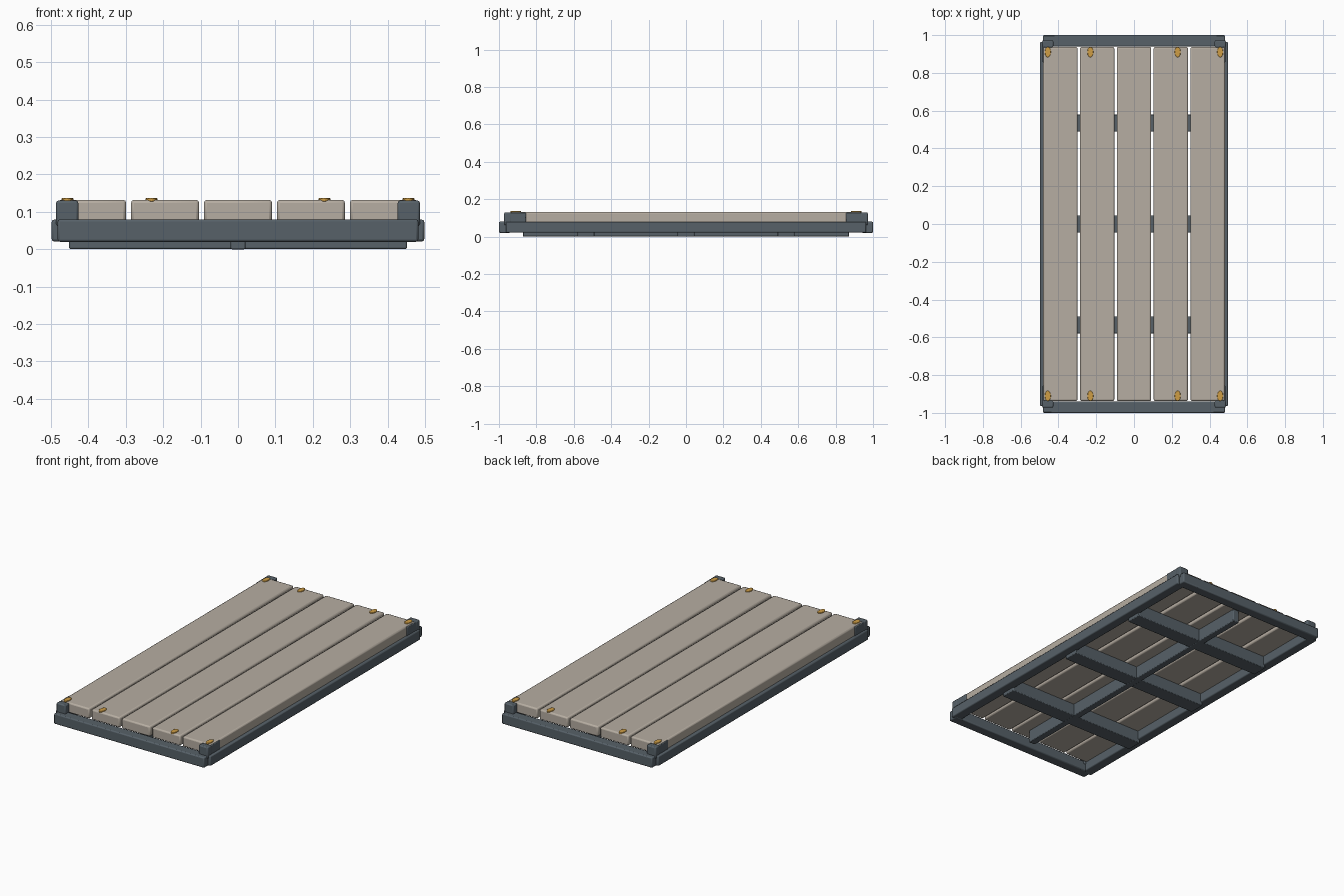
import bpy
import math

if "Cube" in bpy.data.objects:
    bpy.data.objects.remove(bpy.data.objects["Cube"])


def make_material(name, colour):
    mat = bpy.data.materials.new(name)
    mat.diffuse_color = (*colour, 1)
    mat.use_nodes = True
    mat.node_tree.nodes["Principled BSDF"].inputs["Base Color"].default_value = mat.diffuse_color
    return mat


steel = make_material("slate_grey", (0.095, 0.12, 0.14))
board = make_material("pale_wood", (0.47, 0.42, 0.36))
brass = make_material("amber", (0.62, 0.34, 0.06))


def finish(obj, name, mat, bevel):
    obj.name = name
    obj.data.materials.append(mat)
    bpy.ops.object.transform_apply(location=False, rotation=False, scale=True)
    if bevel:
        mod = obj.modifiers.new("rounded_edges", 'BEVEL')
        mod.width = bevel
        mod.segments = 2
    bpy.ops.object.shade_smooth_by_angle()
    return obj


def box(name, x, y, z, mat, bevel=0.006):
    """Bevelled box from (low, high) ranges on each axis."""
    centre = [(a + b) / 2 for a, b in (x, y, z)]
    bpy.ops.mesh.primitive_cube_add(size=1, location=centre)
    obj = bpy.context.object
    obj.scale = [abs(b - a) for a, b in (x, y, z)]
    return finish(obj, name, mat, bevel)


# Deck planks with open gaps between them
for i in range(5):
    cx = (i - 2) * 0.195
    box(f"plank_{i + 1}", (cx - 0.091, cx + 0.091), (-0.937, 0.937),
        (0.073, 0.132), board, 0.008)

# Outer frame rails
for s in (-1, 1):
    box("side_rail", (s * 0.44, s * 0.498), (-0.963, 0.963), (0.021, 0.079), steel)
    box("end_rail", (-0.482, 0.482), (s * 0.94, s * 1.0), (0.02, 0.08), steel)

# Cross bearers and the central spine underneath
for cy in (-0.535, 0, 0.535):
    box("cross_bearer", (-0.452, 0.452), (cy - 0.045, cy + 0.045),
        (0.001, 0.076), steel, 0.004)
box("centre_spine", (-0.02, 0.02), (-0.872, 0.872), (0, 0.075), steel, 0.004)

# Corner brackets, two wings each, and the fixings on the deck
for sx in (-1, 1):
    for sy in (-1, 1):
        box("corner_end_wing", (sx * 0.427, sx * 0.486), (sy * 0.934, sy * 0.972),
            (0.062, 0.13), steel)
        box("corner_side_wing", (sx * 0.472, sx * 0.485), (sy * 0.856, sy * 0.971),
            (0.062, 0.129), steel, 0.004)
        for fx in (0.456, 0.231):
            bpy.ops.mesh.primitive_cylinder_add(
                vertices=12, radius=1, depth=1, location=(sx * fx, sy * 0.91, 0.132))
            fixing = bpy.context.object
            fixing.scale = (0.016, 0.028, 0.009)
            finish(fixing, "deck_fixing", brass, 0.002)
